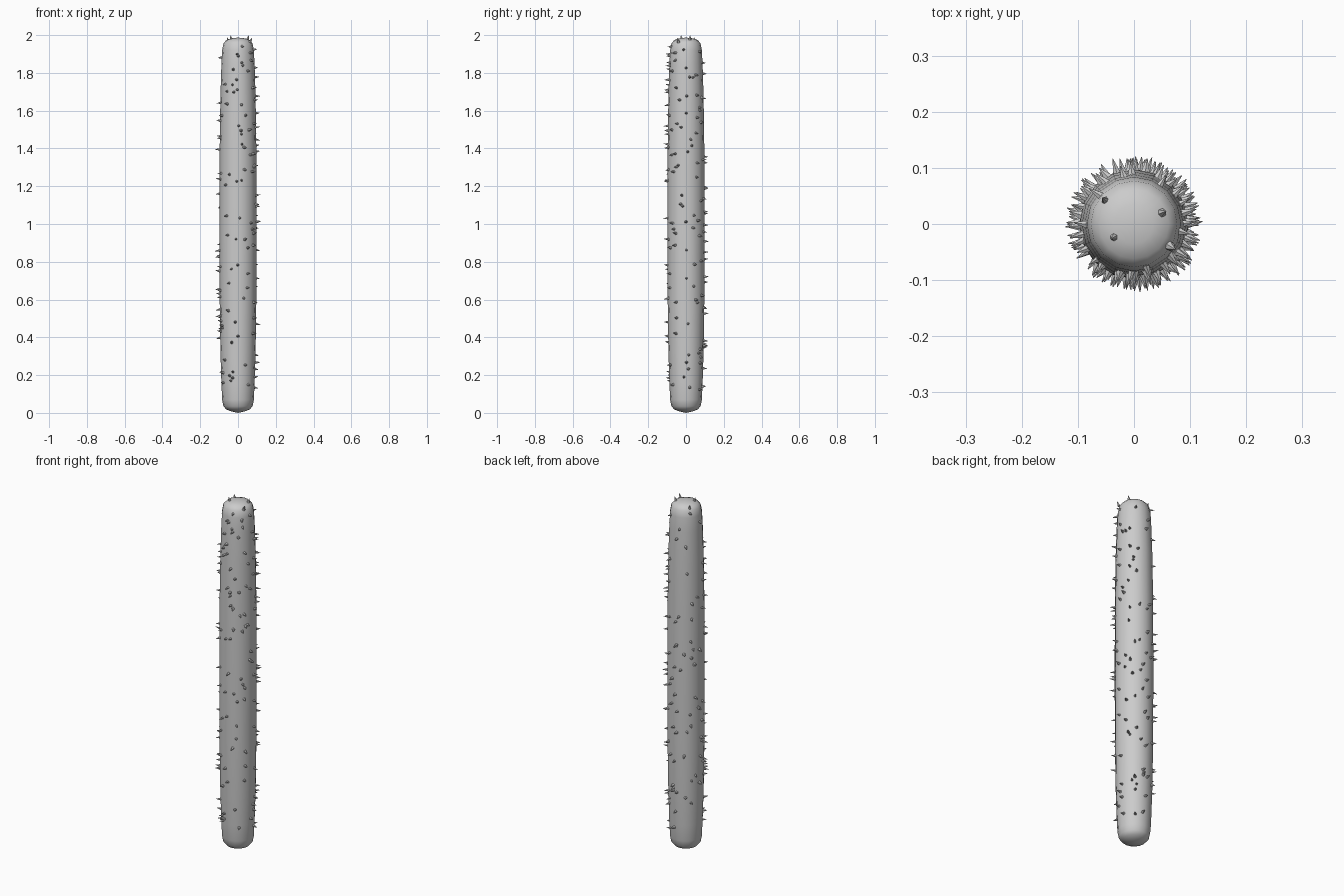
import bpy, bmesh, math, random
from mathutils import Vector

if "Cube" in bpy.data.objects:
    bpy.data.objects.remove(bpy.data.objects["Cube"])

random.seed(7)
SIDES = 16
# (radius, height) profile of the column
PROFILE = [(0.035, 0.008), (0.062, 0.018), (0.077, 0.035), (0.084, 0.07), (0.088, 0.16),
           (0.093, 0.32), (0.097, 0.6), (0.098, 1.0), (0.097, 1.4), (0.093, 1.68),
           (0.088, 1.84), (0.084, 1.92), (0.077, 1.957), (0.062, 1.974), (0.035, 1.983)]


def radius_at(z):
    for (r0, z0), (r1, z1) in zip(PROFILE, PROFILE[1:]):
        if z0 <= z <= z1:
            return r0 + (r1 - r0) * (z - z0) / (z1 - z0)
    return PROFILE[-1][0]


def make_object(name, bm):
    mesh = bpy.data.meshes.new(name)
    bmesh.ops.recalc_face_normals(bm, faces=bm.faces)
    bm.to_mesh(mesh)
    bm.free()
    obj = bpy.data.objects.new(name, mesh)
    bpy.context.collection.objects.link(obj)
    return obj


# Rounded column body
bm = bmesh.new()
rings = [[bm.verts.new((r * math.cos(2 * math.pi * i / SIDES),
                        r * math.sin(2 * math.pi * i / SIDES), z))
          for i in range(SIDES)] for r, z in PROFILE]
for a, b in zip(rings, rings[1:]):
    for i in range(SIDES):
        j = (i + 1) % SIDES
        bm.faces.new((a[i], a[j], b[j], b[i]))
for ring, z in ((rings[0], 0.0), (rings[-1], 1.987)):
    tip = bm.verts.new((0, 0, z))
    for i in range(SIDES):
        bm.faces.new((ring[i], ring[(i + 1) % SIDES], tip))
body = make_object("cactus_body", bm)
for p in body.data.polygons:
    p.use_smooth = True


# Spines: small faceted cones pointing out of the surface
def add_spine(bm, base, direction, length, radius):
    d = direction.normalized()
    rot = d.to_track_quat('Z', 'Y').to_matrix().to_4x4()
    rot.translation = base + d * (length / 2 - 0.003)
    bmesh.ops.create_cone(bm, cap_ends=True, segments=6, radius1=radius,
                          radius2=0.0008, depth=length, matrix=rot)


bm = bmesh.new()
COUNT = 190
for i in range(COUNT):
    z = 0.12 + 1.83 * (i + random.random()) / COUNT
    a = random.uniform(0, 2 * math.pi)
    out = Vector((math.cos(a), math.sin(a), 0))
    base = out * radius_at(z) * 0.985 + Vector((0, 0, z))
    tilt = Vector([random.uniform(-0.2, 0.2) for _ in range(3)])
    add_spine(bm, base, out + tilt, random.uniform(0.022, 0.03), random.uniform(0.007, 0.0095))

# Spines on the crown
for x, y in ((-0.05, 0.041), (0.05, 0.02), (-0.035, -0.023), (0.065, -0.04)):
    z = 1.98 if math.hypot(x, y) < 0.058 else 1.968
    add_spine(bm, Vector((x, y, z - 0.004)), Vector((x * 6, y * 6, 1)), 0.027, 0.009)
make_object("spines", bm)
